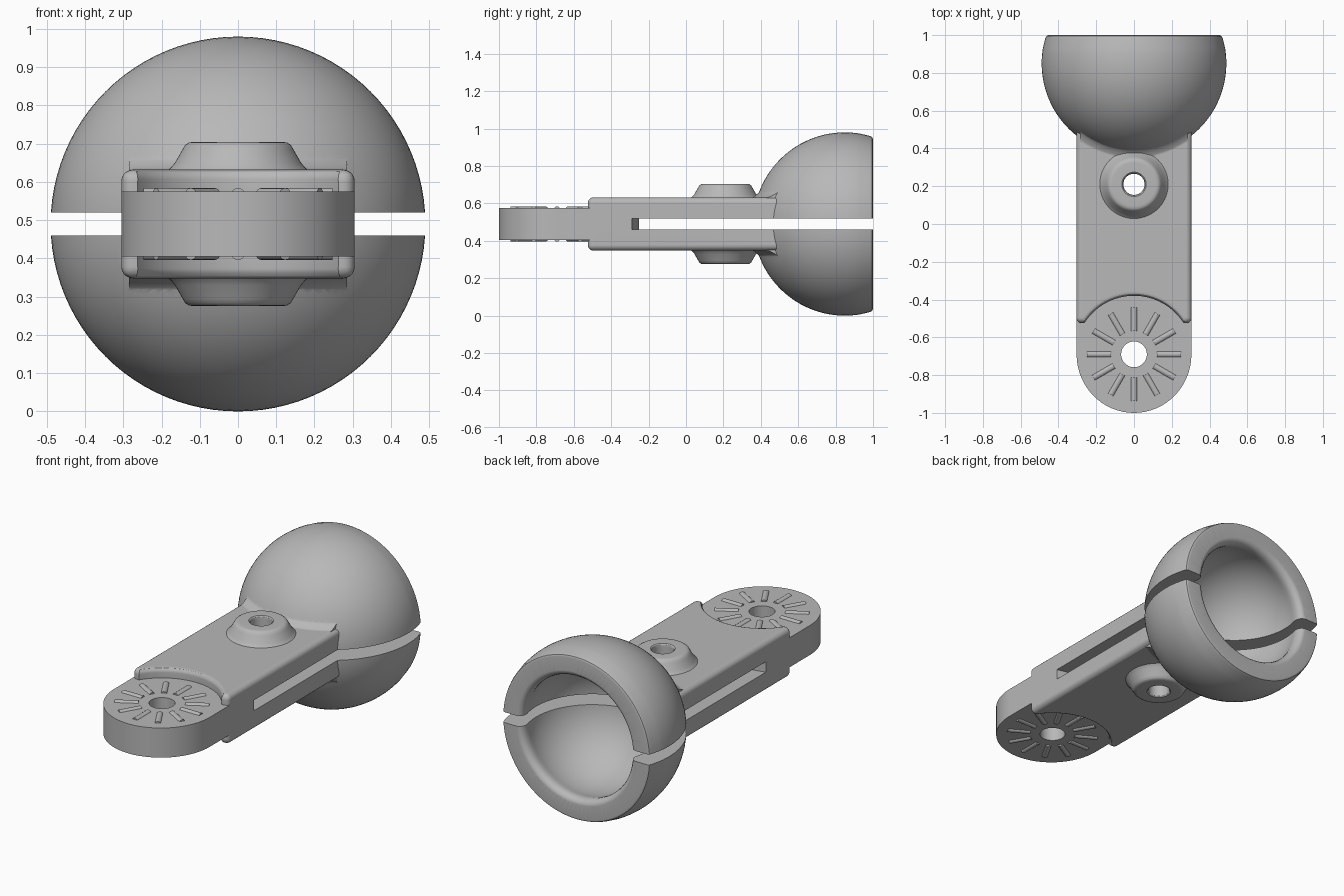
import bpy, bmesh
from math import sin, cos, pi, radians
from mathutils import Matrix, Vector

cube = bpy.data.objects.get("Cube")
if cube:
    bpy.data.objects.remove(cube, do_unlink=True)

MID = 0.49                      # height of the plane of symmetry
BALL = Vector((0, 0.85, MID))   # ball centre
PIVOT = Vector((0, -0.69, MID))  # rounded end centre
BOSS = Vector((0, 0.21, MID))   # screw boss centre
HALF = 0.305                    # half width of arm

grey = bpy.data.materials.new("plain_grey")
grey.use_nodes = True
grey.diffuse_color = (0.48, 0.48, 0.48, 1)
grey.node_tree.nodes["Principled BSDF"].inputs["Base Color"].default_value = grey.diffuse_color


def finish(name, bm):
    bmesh.ops.recalc_face_normals(bm, faces=bm.faces)
    me = bpy.data.meshes.new(name)
    bm.to_mesh(me)
    bm.free()
    me.materials.append(grey)
    ob = bpy.data.objects.new(name, me)
    bpy.context.collection.objects.link(ob)
    return ob


def lathe(name, pts, centre, axis="Z", steps=96):
    """Revolve (radius, height) points that start and end on the axis."""
    bm = bmesh.new()
    vs = [bm.verts.new((r, 0, h) if axis == "Z" else (r, h, 0)) for r, h in pts]
    es = [bm.edges.new(p) for p in zip(vs, vs[1:])]
    bmesh.ops.spin(bm, geom=vs + es, cent=(0, 0, 0), angle=2 * pi, steps=steps,
                   axis=(0, 0, 1) if axis == "Z" else (0, 1, 0))
    bmesh.ops.remove_doubles(bm, verts=bm.verts, dist=1e-5)
    bmesh.ops.translate(bm, verts=bm.verts, vec=centre)
    return finish(name, bm)


def both(pts):
    """Mirror an upper half profile below the middle plane."""
    return [(r, -h) for r, h in reversed(pts)] + pts


def box(name, lo, hi):
    bm = bmesh.new()
    bmesh.ops.create_cube(bm, size=1)
    lo, hi = Vector(lo), Vector(hi)
    bmesh.ops.scale(bm, verts=bm.verts, vec=hi - lo)
    bmesh.ops.translate(bm, verts=bm.verts, vec=(lo + hi) / 2)
    return finish(name, bm)


def slab(name, outline, half_height):
    bm = bmesh.new()
    f = bm.faces.new([bm.verts.new((x, y, MID - half_height)) for x, y in outline])
    up = bmesh.ops.extrude_face_region(bm, geom=[f], use_keep_orig=True)["geom"]
    bmesh.ops.translate(bm, verts=[g for g in up if isinstance(g, bmesh.types.BMVert)],
                        vec=(0, 0, 2 * half_height))
    return finish(name, bm)


def apply(ob, mod):
    bpy.context.view_layer.objects.active = ob
    bpy.ops.object.modifier_apply(modifier=mod.name)


def combine(ob, other, op):
    m = ob.modifiers.new(op, "BOOLEAN")
    m.operation, m.solver, m.object = op, "EXACT", other
    apply(ob, m)
    bpy.data.objects.remove(other, do_unlink=True)


def smooth(ob):
    bpy.ops.object.select_all(action="DESELECT")
    ob.select_set(True)
    bpy.context.view_layer.objects.active = ob
    bpy.ops.object.shade_smooth_by_angle(angle=radians(30))


# Arm with rounded edges
arm = box("clamp_arm", (-HALF, -0.525, 0.348), (HALF, 0.6, 0.632))
bev = arm.modifiers.new("round", "BEVEL")
bev.width, bev.segments = 0.03, 5
apply(arm, bev)

# Scooped steps around the rounded end
for s in (1, -1):
    step = [(0, 0.085), (0.31, 0.085), (0.31, 0.117), (0.313, 0.128),
            (0.32, 0.137), (0.335, 0.143), (0.335, 0.2), (0, 0.2)]
    combine(arm, lathe("step_cutter", [(r, s * h) for r, h in step], PIVOT), "DIFFERENCE")

# Rounded end plate
arc = [(0.304 * cos(a), PIVOT.y - 0.31 * sin(a)) for a in (pi * i / 32 for i in range(33))]
combine(arm, slab("end_plate", arc + [(-0.304, -0.45), (0.304, -0.45)], 0.085), "UNION")

# Screw bosses on both sides, with a flared foot
boss = [(0.185, 0.138), (0.175, 0.148), (0.165, 0.16), (0.145, 0.195),
        (0.138, 0.207), (0.128, 0.213), (0.115, 0.215), (0, 0.215)]
combine(arm, lathe("screw_bosses", both(boss), BOSS), "UNION")

# Fillet where the arm meets the ball
blend = [(0.51, 0.139), (0.492, 0.146), (0.476, 0.155), (0.463, 0.166), (0.45, 0.184), (0, 0.184)]
fillet = lathe("ball_fillet", both(blend), BALL)
combine(fillet, box("fillet_limit", (-0.285, 0.2, 0), (0.285, 0.8, 1)), "INTERSECT")
combine(arm, fillet, "UNION")

# Ball with a flat open end
R, r = 0.49, 0.36
ball = [(R * sin(a), -R * cos(a)) for a in (radians(3.2 * i) for i in range(32))]
ball += [(0.471, 0.132), (0.465, 0.145), (0.455, 0.15), (0, 0.15)]
combine(arm, lathe("ball_shell", ball, BALL, "Y"), "UNION")

# Socket with a rounded lip
socket = [(r * sin(a), -r * cos(a)) for a in (radians(3.5 * i) for i in range(31))]
socket += [(0.346, 0.115), (0.352, 0.132), (0.362, 0.144), (0.378, 0.15), (0.378, 0.25), (0, 0.25)]
combine(arm, lathe("socket_cutter", socket, BALL, "Y"), "DIFFERENCE")

# Clamp slit with a bowed end
bow = [(x, -0.25 - 0.04 * (x / HALF) ** 2) for x in (HALF * i / 8 for i in range(-8, 9))]
slit = [(0.7, 1.2), (-0.7, 1.2), (-0.7, -0.29)] + bow + [(0.7, -0.29)]
combine(arm, slab("slit_cutter", slit, 0.03), "DIFFERENCE")

# Screw hole and pivot hole
hole = [(0.056, 0.2), (0.059, 0.21), (0.066, 0.216), (0.066, 0.3), (0, 0.3)]
combine(arm, lathe("screw_hole_cutter", both(hole), BOSS, steps=48), "DIFFERENCE")
combine(arm, lathe("pivot_hole_cutter", both([(0.068, 0.3), (0, 0.3)]), PIVOT, steps=48), "DIFFERENCE")
smooth(arm)
wn = arm.modifiers.new("even_shading", "WEIGHTED_NORMAL")
wn.keep_sharp = True

# Radial grip ribs on both faces of the end plate
bm = bmesh.new()
for s in (1, -1):
    for i in range(12):
        place = (Matrix.Translation(PIVOT + Vector((0, 0, s * 0.076)))
                 @ Matrix.Rotation(i * pi / 6, 4, "Z")
                 @ Matrix.Translation((0.185, 0, 0)) @ Matrix.Rotation(pi / 2, 4, "Y"))
        bmesh.ops.create_cone(bm, cap_ends=True, segments=16, radius1=0.018,
                              radius2=0.018, depth=0.125, matrix=place)
smooth(finish("grip_ribs", bm))
